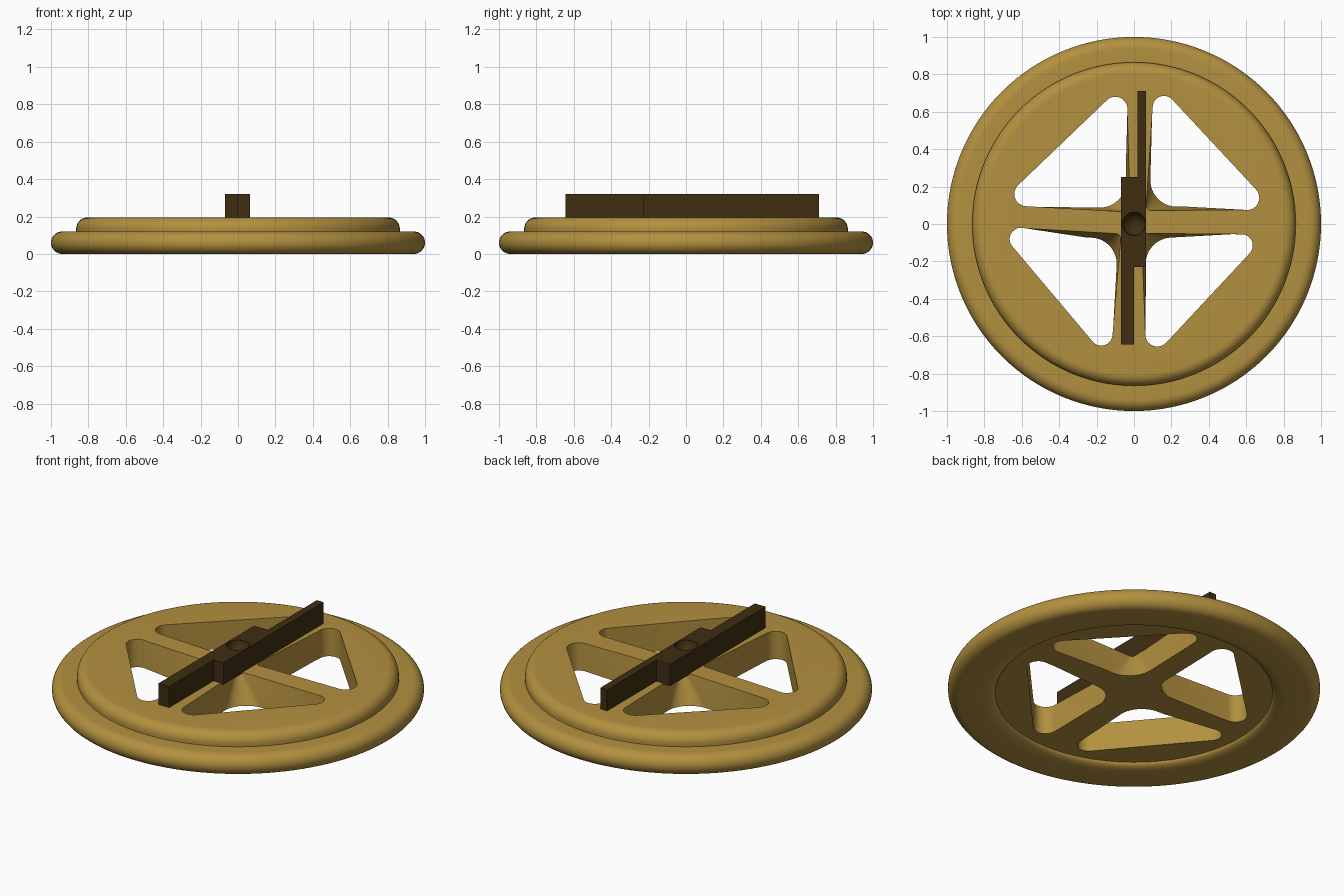
import bpy, bmesh
from math import sin, cos, pi, atan2, acos, tau, radians

if "Cube" in bpy.data.objects:
    bpy.data.objects.remove(bpy.data.objects["Cube"])


def material(name, rgb):
    m = bpy.data.materials.new(name)
    m.diffuse_color = (*rgb, 1)
    m.use_nodes = True
    m.node_tree.nodes["Principled BSDF"].inputs["Base Color"].default_value = m.diffuse_color
    return m


def make_object(name, bm, mat=None):
    bmesh.ops.recalc_face_normals(bm, faces=bm.faces)
    me = bpy.data.meshes.new(name)
    bm.to_mesh(me)
    bm.free()
    ob = bpy.data.objects.new(name, me)
    bpy.context.collection.objects.link(ob)
    if mat:
        me.materials.append(mat)
    return ob


def arc(cx, cz, rx, rz, a0, a1, n=10):
    return [(cx + rx * cos(radians(a0 + (a1 - a0) * i / n)),
             cz + rz * sin(radians(a0 + (a1 - a0) * i / n))) for i in range(n + 1)]


def rounded_outline(circles, n=12):
    """Counter-clockwise outline wrapped around circles (x, y, r)."""
    k, tangents = len(circles), []
    for i in range(k):
        (x0, y0, r0), (x1, y1, r1) = circles[i], circles[(i + 1) % k]
        d = ((x1 - x0) ** 2 + (y1 - y0) ** 2) ** 0.5
        tangents.append(atan2(y1 - y0, x1 - x0) - acos((r0 - r1) / d))
    pts = []
    for i, (x, y, r) in enumerate(circles):
        a0 = tangents[i - 1]
        sweep = (tangents[i] - a0) % tau
        pts += [(x + r * cos(a0 + sweep * j / n), y + r * sin(a0 + sweep * j / n))
                for j in range(n + 1)]
    return pts


def loft(bm, low, high, z0, z1):
    a = [bm.verts.new((x, y, z0)) for x, y in low]
    b = [bm.verts.new((x, y, z1)) for x, y in high]
    bm.faces.new(a)
    bm.faces.new(b)
    for i in range(len(a)):
        j = (i + 1) % len(a)
        bm.faces.new((a[i], a[j], b[j], b[i]))


def cut(target, cutter):
    cutter.hide_render = True
    mod = target.modifiers.new("cut", 'BOOLEAN')
    mod.operation, mod.solver, mod.object = 'DIFFERENCE', 'EXACT', cutter
    bpy.context.view_layer.objects.active = target
    bpy.ops.object.modifier_apply(modifier=mod.name)
    bpy.data.objects.remove(cutter)


def smooth(ob):
    bpy.ops.object.select_all(action='DESELECT')
    ob.select_set(True)
    bpy.context.view_layer.objects.active = ob
    bpy.ops.object.shade_smooth_by_angle(angle=radians(35))


gold = material("gold", (0.45, 0.28, 0.05))
dark = material("dark_brown", (0.05, 0.027, 0.006))

# Wheel body: lathed stepped rim, recessed slightly underneath
profile = ([(0.737, 0.03)] + arc(0.82, 0.03, 0.075, 0.03, 180, 270, 6)
           + arc(0.94, 0.06, 0.06, 0.06, -90, 90, 16)
           + [(0.865, 0.12)] + arc(0.805, 0.135, 0.06, 0.06, 0, 90))
SEG = 128
bm = bmesh.new()
rings = [[bm.verts.new((r * cos(tau * s / SEG), r * sin(tau * s / SEG), z))
          for s in range(SEG)] for r, z in profile]
for a, b in zip(rings, rings[1:]):
    for s in range(SEG):
        t = (s + 1) % SEG
        bm.faces.new((a[s], a[t], b[t], b[s]))
bm.faces.new(rings[0])
bm.faces.new(rings[-1])
wheel = make_object("wheel_body", bm, gold)

# Four triangular openings; the hub corner flares wider toward the bottom
# (inner corner, then the two outer corner circles, counter-clockwise)
openings = [
    ((0.065, 0.07), (0.605, 0.14, 0.065), (0.16, 0.625, 0.06)),
    ((-0.02, 0.065), (-0.10, 0.615, 0.065), (-0.575, 0.16, 0.065)),
    ((-0.07, -0.05), (-0.605, -0.08, 0.06), (-0.175, -0.59, 0.06)),
    ((0.04, -0.05), (0.125, -0.59, 0.065), (0.575, -0.115, 0.06)),
]
bm = bmesh.new()
for (x, y), c1, c2 in openings:
    sx, sy = (1 if x > 0 else -1), (1 if y > 0 else -1)
    top = rounded_outline([(x + 0.02 * sx, y + 0.02 * sy, 0.02), c1, c2])
    low = rounded_outline([(x + 0.18 * sx, y + 0.18 * sy, 0.155), c1, c2])
    loft(bm, low, top, 0.01, 0.205)
cut(wheel, make_object("opening_cutter", bm))
smooth(wheel)

# Offset double bar across the hub
outline = [(-0.07, -0.645), (0, -0.645), (0, -0.23), (0.065, -0.23),
           (0.065, 0.71), (0.02, 0.71), (0.02, 0.25), (-0.07, 0.25)]
bm = bmesh.new()
loft(bm, outline, outline, 0.19, 0.32)
bar = make_object("center_bar", bm, dark)

# Round dimple in the bar at the pivot
bm = bmesh.new()
bmesh.ops.create_uvsphere(bm, u_segments=40, v_segments=21, radius=0.063)
bmesh.ops.translate(bm, verts=bm.verts, vec=(0, 0, 0.321))
cut(bar, make_object("dimple_cutter", bm))
smooth(bar)
